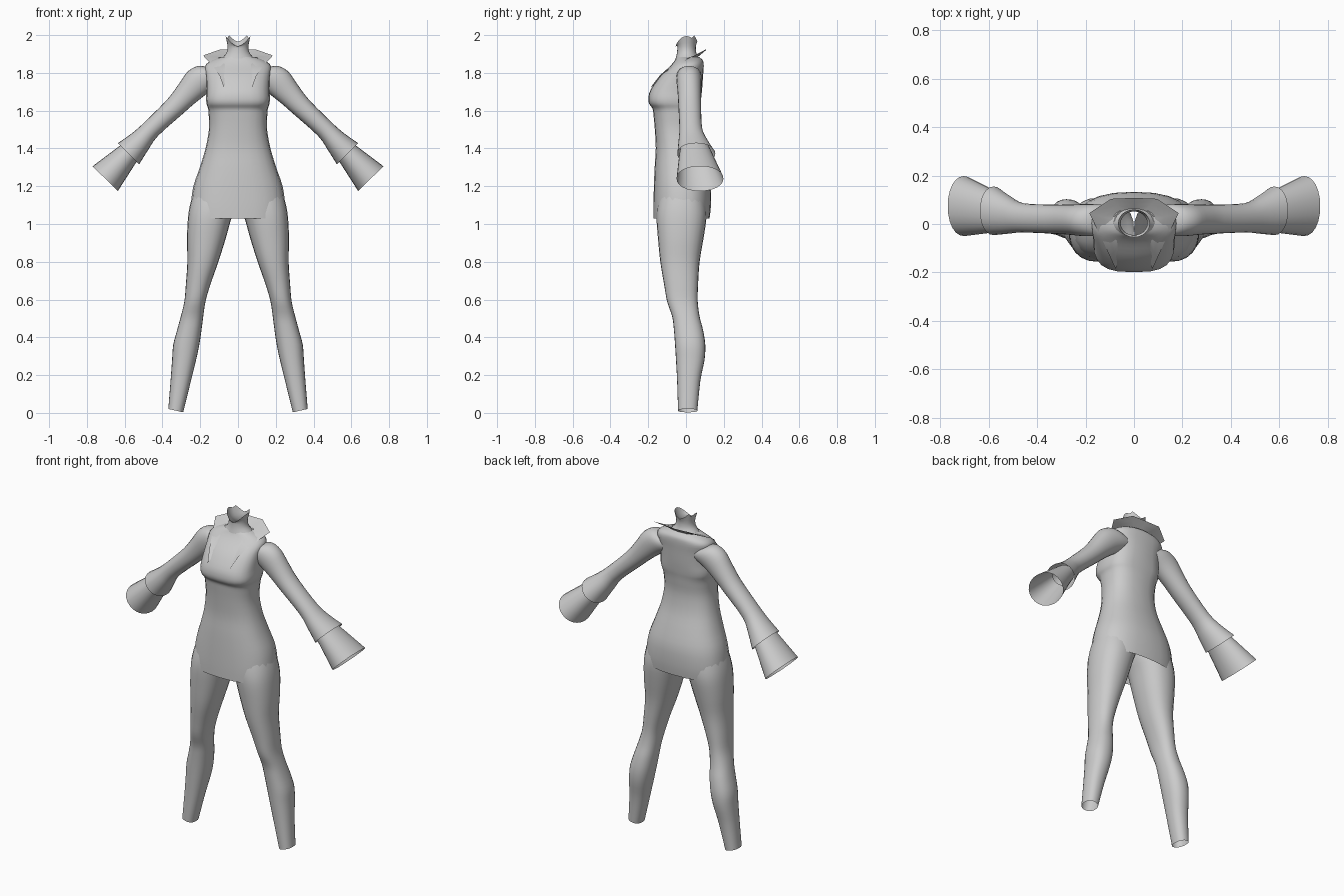
import bpy, bmesh, math
from mathutils import Vector

if "Cube" in bpy.data.objects:
    bpy.data.objects.remove(bpy.data.objects["Cube"])

cloth = bpy.data.materials.new("light_grey_cloth")
cloth.diffuse_color = (0.6, 0.6, 0.6, 1)
cloth.use_nodes = True
cloth.node_tree.nodes["Principled BSDF"].inputs["Base Color"].default_value = cloth.diffuse_color


def ring(center, u, v, power=2.2, sides=24):
    """Rounded cross-section spanned by half-axes u and v."""
    pts = []
    for i in range(sides):
        a = 2 * math.pi * i / sides
        c, s = math.cos(a), math.sin(a)
        cu = math.copysign(abs(c) ** (2 / power), c)
        sv = math.copysign(abs(s) ** (2 / power), s)
        pts.append(Vector(center) + Vector(u) * cu + Vector(v) * sv)
    return pts


def smooth_rows(rows, steps):
    """Catmull-Rom rows between the given ones."""
    out = []
    for i in range(len(rows) - 1):
        r0, r1, r2 = rows[max(i - 1, 0)], rows[i], rows[i + 1]
        r3 = rows[min(i + 2, len(rows) - 1)]
        for k in range(steps):
            t = k / steps
            out.append([0.5 * (2 * b + (c - a) * t + (2 * a - 5 * b + 4 * c - d) * t * t
                               + (3 * b - a - 3 * c + d) * t ** 3)
                        for a, b, c, d in zip(r0, r1, r2, r3)])
    return out + [rows[-1]]


def loft(name, rows, steps=3, closed=True, mirror=False):
    rows = smooth_rows(rows, steps)
    bm = bmesh.new()
    grid = [[bm.verts.new(p) for p in row] for row in rows]
    n = len(grid[0])
    for a, b in zip(grid, grid[1:]):
        for i in range(n if closed else n - 1):
            j = (i + 1) % n
            bm.faces.new((a[i], a[j], b[j], b[i]))
    bmesh.ops.recalc_face_normals(bm, faces=bm.faces)
    mesh = bpy.data.meshes.new(name)
    bm.to_mesh(mesh)
    bm.free()
    mesh.materials.append(cloth)
    ob = bpy.data.objects.new(name, mesh)
    bpy.context.collection.objects.link(ob)
    if mirror:
        ob.modifiers.new("mirror", 'MIRROR').use_axis[0] = True
    bpy.ops.object.select_all(action='DESELECT')
    ob.select_set(True)
    bpy.context.view_layer.objects.active = ob
    bpy.ops.object.shade_smooth_by_angle(angle=math.radians(50))
    return ob


def level_ring(z, x0, x1, y0, y1, power=2.2, tilt=0):
    """Horizontal ring filling the given x and y limits."""
    return ring(((x0 + x1) / 2, (y0 + y1) / 2, z),
                ((x1 - x0) / 2, 0, tilt), (0, (y1 - y0) / 2, 0), power)


# Tunic body: height, half width, front, back, squareness
body = [
    (1.03, .252, -.172, .125, 2.5), (1.10, .250, -.172, .132, 2.5),
    (1.20, .236, -.170, .130, 2.4), (1.30, .202, -.166, .105, 2.4),
    (1.40, .172, -.160, .075, 2.4), (1.50, .154, -.165, .062, 2.5),
    (1.575, .155, -.172, .068, 2.6), (1.61, .158, -.177, .072, 2.8),
    (1.635, .166, -.194, .076, 3.0), (1.665, .169, -.199, .080, 3.0),
    (1.71, .167, -.188, .085, 2.8), (1.78, .170, -.142, .090, 2.6),
    (1.835, .175, -.085, .094, 2.5), (1.865, .142, -.060, .090, 2.3),
    (1.885, .085, -.050, .068, 2.1)]
loft("tunic", [level_ring(z, -w, w, f, b, p) for z, w, f, b, p in body])

# Neck with a scalloped top edge
neck = [level_ring(z, -w, w, f, b, 2) for z, w, f, b in
        [(1.875, .088, -.055, .070), (1.905, .062, -.048, .055), (1.94, .055, -.046, .052)]]
rim = level_ring(1.95, -.066, .066, -.055, .060, 2)
for p in rim:
    p.z = 1.94 + 0.055 * (abs(p.x) / .066) ** 1.5 + (0.025 if p.y > .04 else 0)
loft("neck", neck + [rim])

# Trouser legs: height, inner x, outer x, front, back
leg = [
    (1.20, .00, .225, -.13, .09), (1.11, .005, .252, -.150, .105),
    (1.03, .035, .265, -.156, .108), (.92, .066, .270, -.148, .092),
    (.80, .104, .268, -.136, .072), (.68, .146, .276, -.116, .064),
    (.59, .172, .284, -.100, .062), (.51, .184, .303, -.073, .072),
    (.44, .193, .322, -.064, .090), (.36, .205, .343, -.058, .102),
    (.28, .222, .349, -.053, .098), (.17, .249, .357, -.047, .076),
    (.012, .290, .369, -.042, .060)]
loft("trouser_leg", [level_ring(z, a, b, f, k, 2.3, .009 if z < .1 else 0)
                     for z, a, b, f, k in leg], mirror=True)


def arm_ring(x, z, half, y0, y1, power=2.1):
    """Ring square to the sloping arm."""
    return ring((x, (y0 + y1) / 2, z), (half * .71, 0, half * .70),
                (0, (y1 - y0) / 2, 0), power)


# Sleeves flare towards the wrist
sleeve = [(.11, 1.785, .062, -.045, .075), (.155, 1.782, .078, -.050, .082),
          (.21, 1.752, .079, -.050, .082), (.27, 1.690, .066, -.044, .080),
          (.335, 1.620, .056, -.040, .080), (.46, 1.502, .051, -.035, .086),
          (.52, 1.435, .062, -.040, .115), (.58, 1.372, .080, -.046, .155)]
loft("sleeve", [arm_ring(*s) for s in sleeve], mirror=True)

# Wide cuffs emerge from inside the sleeves
cuff = [(.555, 1.398, .056, -.030, .125), (.59, 1.362, .064, -.036, .142),
        (.703, 1.240, .094, -.050, .198)]
loft("cuff", [arm_ring(*s) for s in cuff], mirror=True)

# Spread collar: inner edge around the neck, outer edge to the lapel point
inner = [(0, .060, 1.882), (.045, .055, 1.882), (.072, .015, 1.882),
         (.072, -.04, 1.872), (.068, -.095, 1.825), (.070, -.170, 1.735)]
outer = [(0, .108, 1.922), (.095, .104, 1.924), (.185, .045, 1.892),
         (.138, -.050, 1.842), (.098, -.138, 1.787), (.076, -.186, 1.725)]
pairs = [[Vector(a), Vector(a).lerp(Vector(b), .5), Vector(b)]
         for a, b in zip(inner, outer)]
loft("collar", pairs, steps=1, closed=False, mirror=True)
